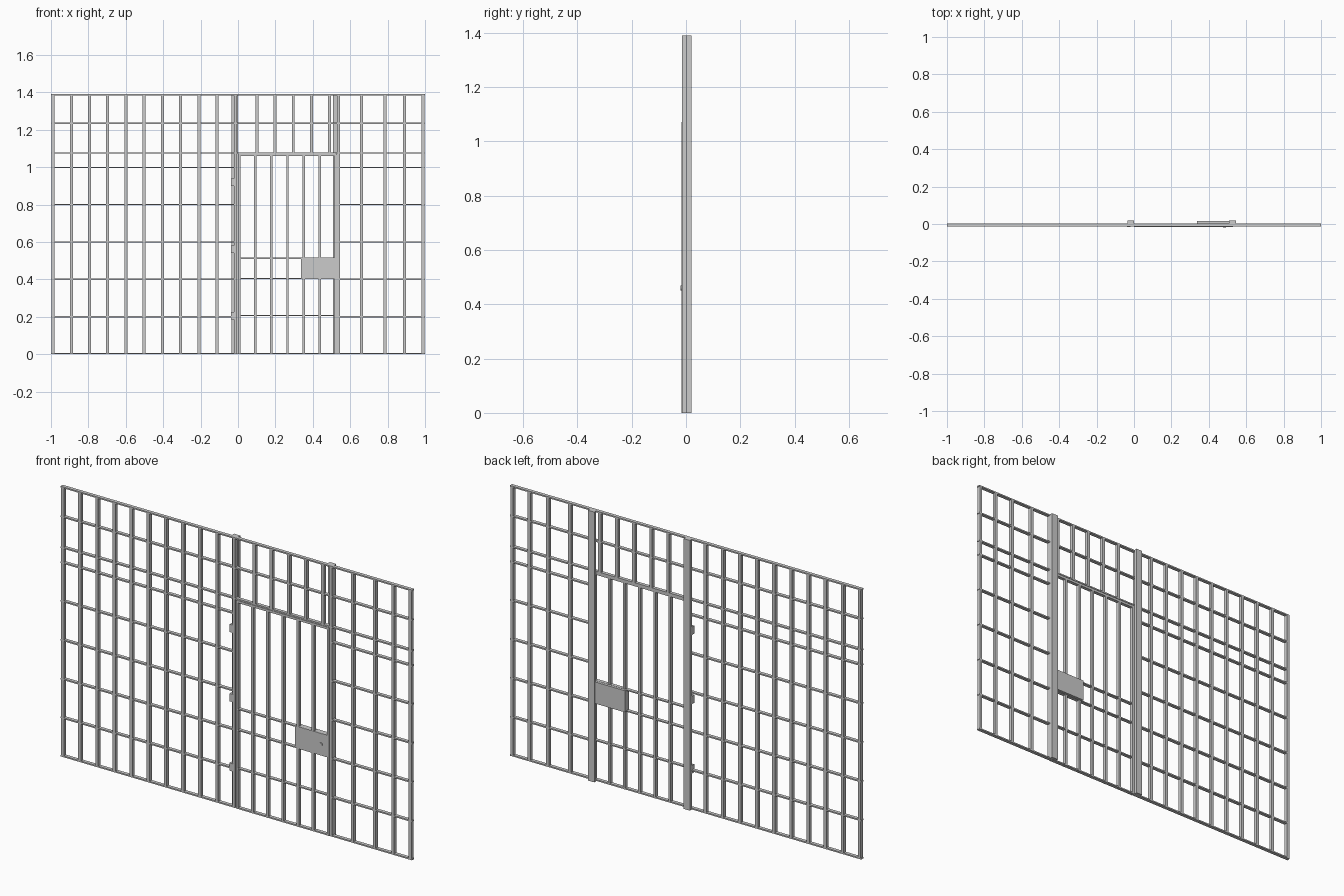
import bpy, bmesh
from mathutils import Matrix

if "Cube" in bpy.data.objects:
    bpy.data.objects.remove(bpy.data.objects["Cube"])

TOP = 1.39


def add_boxes(name, boxes):
    """One object from boxes given as (x0, x1, y0, y1, z0, z1)."""
    bm = bmesh.new()
    for x0, x1, y0, y1, z0, z1 in boxes:
        m = Matrix.Translation(((x0 + x1) / 2, (y0 + y1) / 2, (z0 + z1) / 2))
        m = m @ Matrix.Diagonal((x1 - x0, y1 - y0, z1 - z0, 1))
        bmesh.ops.create_cube(bm, size=1, matrix=m)
    mesh = bpy.data.meshes.new(name)
    bm.to_mesh(mesh)
    bm.free()
    obj = bpy.data.objects.new(name, mesh)
    bpy.context.collection.objects.link(obj)
    return obj


def upright(x, z0, z1, w=0.016, y0=-0.014, y1=0.004):
    return (x - w / 2, x + w / 2, y0, y1, z0, z1)


def rail(x0, x1, z, h=0.007, y0=-0.014, y1=0.004):
    return (x0, x1, y0, y1, z - h / 2, z + h / 2)


# Fixed wall uprights on both sides of the doorway
left = [-0.989 + 0.0975 * i for i in range(10)]
right = [0.66, 0.785, 0.89, 0.989]
add_boxes("wall_bars", [upright(x, 0, TOP) for x in left + right])

# Short bars above the door
add_boxes("transom_bars", [upright(0.101 + 0.0972 * i, 1.076, TOP) for i in range(5)])

# Flat horizontal rails: full width above the door, split beside it
add_boxes("upper_rails", [rail(-1, 1, z) for z in (1.076, 1.234, TOP - 0.0035)])
side = []
for z in (0.0035, 0.2, 0.4, 0.6, 0.8, 0.998):
    side += [rail(-1, -0.01, z), rail(0.53, 1, z)]
add_boxes("side_rails", side)

# Door posts: wide rear channel with a narrow bar in front
add_boxes("door_posts", [(-0.036, 0, 0.004, 0.02, 0, TOP),
                         (0.508, 0.545, 0.004, 0.02, 0, TOP)])
add_boxes("post_front_bars", [upright(-0.014, 0, TOP), upright(0.538, 0, TOP)])

# Door leaf
door_y = dict(y0=-0.016, y1=0.002)
add_boxes("door_bars", [upright(0.006 + 0.0862 * i, 0, 1.07, 0.013, **door_y)
                        for i in range(7)])
add_boxes("door_rails", [rail(0, 0.525, z, h, **door_y) for z, h in
                         ((0.004, 0.007), (0.207, 0.006), (0.405, 0.006),
                          (0.513, 0.006), (1.066, 0.012))])

# Lock box and keyhole knob
add_boxes("lock_box", [(0.337, 0.523, -0.0165, 0.015, 0.404, 0.515)])
bpy.ops.mesh.primitive_cylinder_add(vertices=16, radius=0.009, depth=0.006,
                                    location=(0.484, -0.017, 0.46),
                                    rotation=(1.5708, 0, 0))
bpy.context.object.name = "lock_knob"
bpy.ops.object.shade_smooth_by_angle()

# Hinges on the left post
add_boxes("hinges", [(-0.037, -0.018, -0.016, 0.004, z - 0.02, z + 0.02)
                     for z in (0.205, 0.562, 0.918)])
